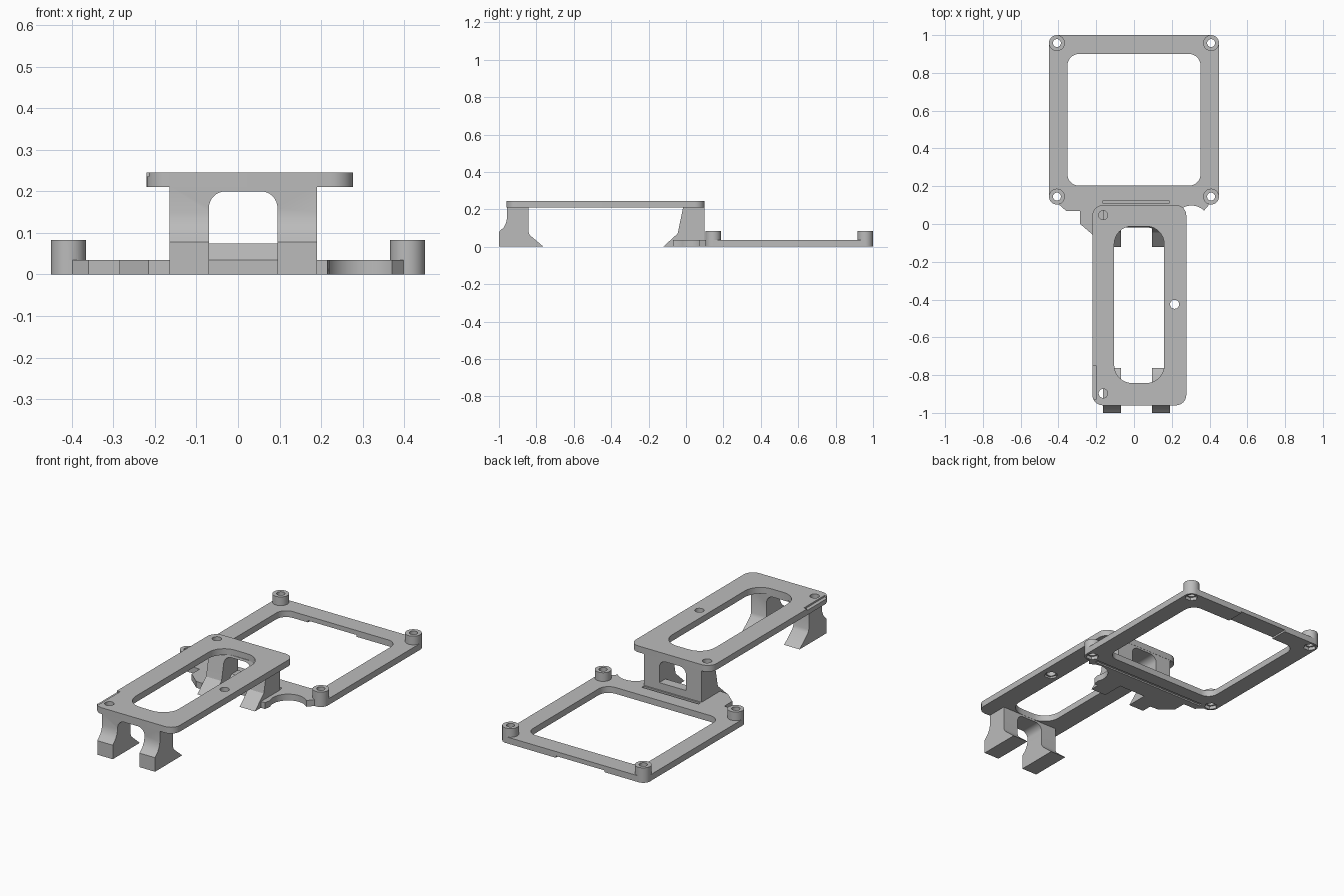
import bpy
import bmesh
from math import cos, sin, pi, radians

if "Cube" in bpy.data.objects:
    bpy.data.objects.remove(bpy.data.objects["Cube"])

grey = bpy.data.materials.new("plain grey")
grey.use_nodes = True
COLOUR = (0.5, 0.5, 0.5, 1)
grey.diffuse_color = COLOUR
grey.node_tree.nodes["Principled BSDF"].inputs["Base Color"].default_value = COLOUR


def prism(name, points, low, high, axis="z"):
    """Extrude a 2D outline along z, x (outline in y, z) or y (outline in x, z)."""
    place = {"z": lambda a, b, h: (a, b, h),
             "x": lambda a, b, h: (h, a, b),
             "y": lambda a, b, h: (a, h, b)}[axis]
    bm = bmesh.new()
    base = bm.faces.new([bm.verts.new(place(a, b, low)) for a, b in points])
    top = bmesh.ops.extrude_face_region(bm, geom=[base])["geom"]
    shift = place(0, 0, high - low)
    bmesh.ops.translate(bm, vec=shift, verts=[v for v in top if isinstance(v, bmesh.types.BMVert)])
    bmesh.ops.recalc_face_normals(bm, faces=bm.faces)
    mesh = bpy.data.meshes.new(name)
    bm.to_mesh(mesh)
    bm.free()
    mesh.materials.append(grey)
    obj = bpy.data.objects.new(name, mesh)
    bpy.context.collection.objects.link(obj)
    return obj


def circle(x, y, r, n=32):
    return [(x + r * cos(2 * pi * i / n), y + r * sin(2 * pi * i / n)) for i in range(n)]


def rounded(x0, x1, y0, y1, r, n=8):
    corners = [(x1 - r, y1 - r), (x0 + r, y1 - r), (x0 + r, y0 + r), (x1 - r, y0 + r)]
    return [(cx + r * cos(pi / 2 * (q + i / n)), cy + r * sin(pi / 2 * (q + i / n)))
            for q, (cx, cy) in enumerate(corners) for i in range(n + 1)]


def box(x0, x1, y0, y1):
    return [(x0, y0), (x1, y0), (x1, y1), (x0, y1)]


def combine(obj, cutters, operation="DIFFERENCE"):
    """Apply each boolean in turn and drop its helper."""
    for other in cutters:
        mod = obj.modifiers.new("boolean", "BOOLEAN")
        mod.object, mod.operation, mod.solver = other, operation, "EXACT"
        bpy.context.view_layer.update()
        graph = bpy.context.evaluated_depsgraph_get()
        mesh = bpy.data.meshes.new_from_object(obj.evaluated_get(graph))
        obj.modifiers.clear()
        obj.data = mesh
        bpy.data.objects.remove(other)


def cut(points, low, high, axis="z"):
    obj = prism("cutter", points, low, high, axis)
    obj.hide_render = True
    return obj


THICK = 0.035
BOSSES = [(x, y) for x in (-0.408, 0.408) for y in (0.145, 0.958)]
LEG_L, LEG_R, GAP_L, GAP_R = -0.165, 0.19, -0.07, 0.095

# Square base frame, its front tab and the four corner bosses
frame = prism("base_frame", rounded(-0.45, 0.45, 0.103, 1.0, 0.042), 0, THICK)
bite = [(0.305 + 0.093 * cos(radians(a)), 0.005 + 0.093 * sin(radians(a)))
        for a in range(45, 206, 10)]
tab_outline = [(0.42, 0.15), (0.4, 0.105)] + bite + [
    (0.215, -0.07), (GAP_R, -0.07), (GAP_R, 0.0), (GAP_L, 0.0), (GAP_L, -0.07),
    (-0.215, -0.06), (-0.285, 0), (-0.285, 0.07), (-0.36, 0.07), (-0.4, 0.105), (-0.42, 0.15)]
combine(frame, [prism("tab", tab_outline, 0, THICK)], "UNION")
combine(frame, [prism("boss", circle(x, y, 0.042), 0, 0.083) for x, y in BOSSES], "UNION")
combine(frame, [cut(rounded(-0.352, 0.352, 0.203, 0.9, 0.06), -0.1, 0.1)])
for x, y in BOSSES:
    combine(frame, [cut(circle(x, y, 0.021), -0.1, 0.2), cut(circle(x, y, 0.034, 6), -0.1, 0.018)])
# Shallow grooves on the frame
combine(frame, [cut(box(-0.165, 0.185, 0.108, 0.124), 0.025, 0.1),
                cut(box(-0.36, 0.36, 0.11, 0.13), -0.1, 0.008),
                cut(box(-0.2, 0.1, 0.85, 1.1), -0.1, 0.01)])

# Raised plate with a long opening
plate = prism("raised_plate", rounded(-0.22, 0.277, -0.96, 0.1, 0.055), 0.21, 0.245)
combine(plate, [cut(rounded(-0.105, 0.16, -0.842, -0.012, 0.095), 0.1, 0.3)])
for x, y in [(-0.163, 0.047), (-0.163, -0.897), (0.215, -0.425)]:
    combine(plate, [cut(circle(x, y, 0.024), 0.1, 0.3), cut(circle(x, y, 0.036, 6), 0.1, 0.22)])
combine(plate, [cut(box(-0.3, -0.2, -0.93, -0.75), 0.236, 0.3)])

# Leg pairs: side profile swept across, then an arch cut through
front_profile = [(-0.957, 0.212), (-0.957, 0.15), (-0.963, 0.125), (-0.975, 0.103),
                 (-0.993, 0.086), (-1.0, 0.078), (-1.0, 0), (-0.762, 0), (-0.835, 0.062),
                 (-0.843, 0.08), (-0.843, 0.212)]
rear_profile = [(0.099, 0.212), (-0.015, 0.212), (-0.03, 0.14), (-0.038, 0.1),
                (-0.045, 0.07), (-0.122, 0), (0.099, 0)]
legs = []
for name, profile in (("front_legs", front_profile), ("rear_legs", rear_profile)):
    pair = prism(name, profile, LEG_L, LEG_R, "x")
    combine(pair, [cut(rounded(GAP_L, GAP_R, -0.2, 0.2, 0.04), -1.2, 0.3, "y")])
    legs.append(pair)

# Low wall joining the rear legs, with a sloped front
wall = prism("rear_wall", [(0.0, 0), (0.099, 0), (0.099, 0.075), (0.045, 0.075), (0.0, 0.035)],
             GAP_L, GAP_R, "x")

# Smooth the curved walls, keep the edges crisp
bpy.ops.object.select_all(action="DESELECT")
for obj in [frame, plate, wall] + legs:
    obj.select_set(True)
bpy.context.view_layer.objects.active = frame
bpy.ops.object.shade_smooth_by_angle(angle=radians(30))
